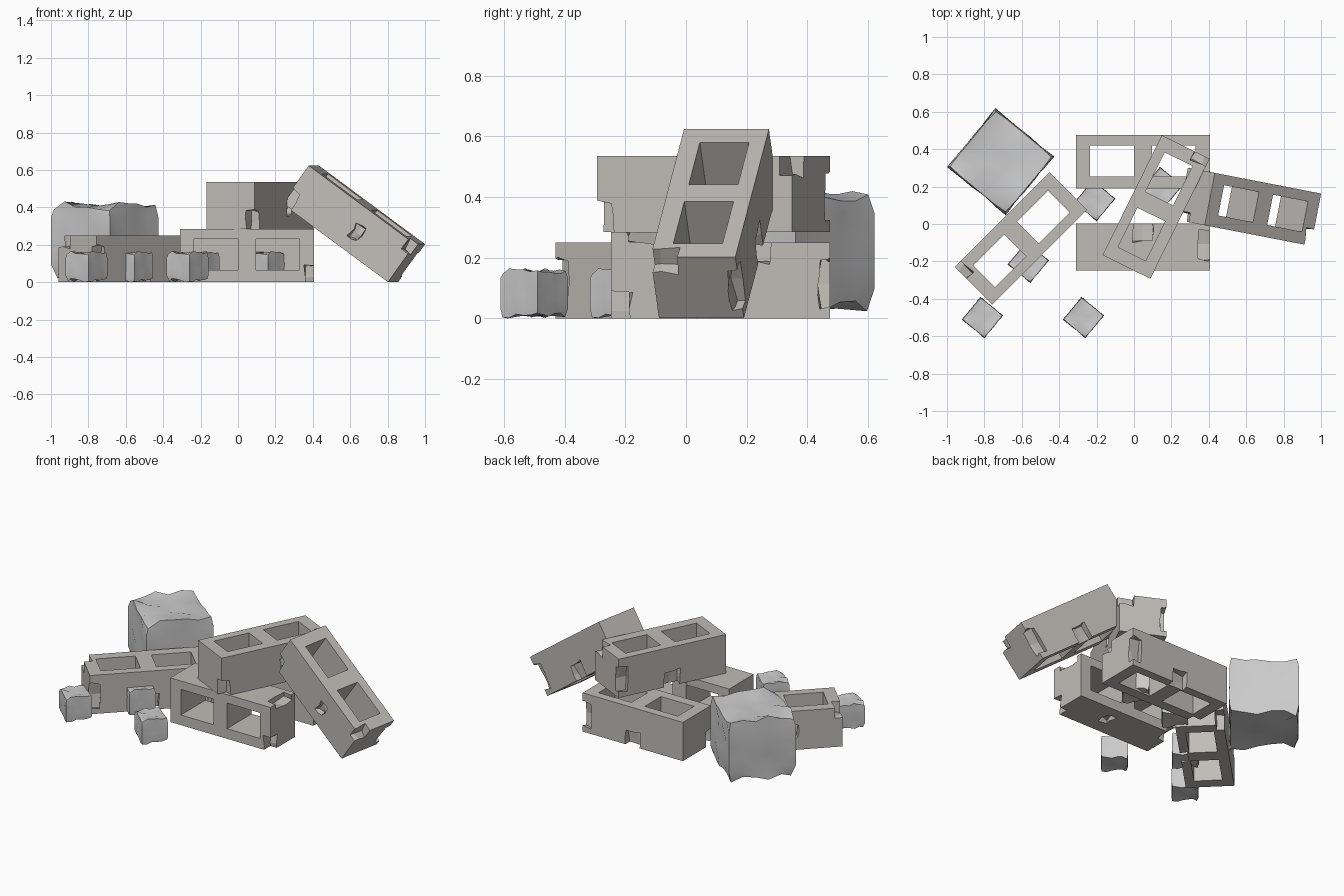
import bpy, bmesh, math, random
from mathutils import Matrix, Vector, Euler

if "Cube" in bpy.data.objects:
    bpy.data.objects.remove(bpy.data.objects["Cube"])

random.seed(4)
L, W, H = 0.715, 0.285, 0.25

mat = bpy.data.materials.new("concrete")
mat.diffuse_color = (0.53, 0.505, 0.475, 1)
mat.use_nodes = True
mat.node_tree.nodes["Principled BSDF"].inputs["Base Color"].default_value = mat.diffuse_color


def add_box(bm, center, size, jitter=0.0):
    m = Matrix.Translation(center) @ Matrix.Diagonal((*size, 1))
    start = len(bm.verts)
    verts = bmesh.ops.create_cube(bm, size=1, matrix=m)["verts"]
    if jitter:
        edges = list({e for v in verts for e in v.link_edges})
        bmesh.ops.subdivide_edges(bm, edges=edges, cuts=1, use_grid_fill=True)
        for v in list(bm.verts)[start:]:
            v.co += Vector([random.uniform(-jitter, jitter) for _ in range(3)])


def make_object(name, bm):
    me = bpy.data.meshes.new(name)
    bm.to_mesh(me)
    bm.free()
    ob = bpy.data.objects.new(name, me)
    bpy.context.collection.objects.link(ob)
    return ob


# Hollow block master: body minus two cores and broken chips
bm = bmesh.new()
add_box(bm, (0, 0, 0), (L, W, H))
body = make_object("block_master", bm)
cores = bmesh.new()
for s in (-1, 1):
    add_box(cores, (s * 0.165, 0.005, 0), (0.235, 0.165, 0.4))
chips = bmesh.new()
j = 0.008
add_box(chips, (0.0, W / 2, -0.085), (0.11, 0.08, 0.11), j)           # long face, lower middle
add_box(chips, (L / 2 - 0.02, W / 2, -0.01), (0.09, 0.07, 0.16), j)    # long face, end edge
add_box(chips, (L / 2, -W / 2 + 0.03, H / 2), (0.10, 0.11, 0.13), j)   # upper corner
add_box(chips, (-L / 2, -W / 2, -H / 2 + 0.04), (0.11, 0.10, 0.12), j) # lower corner
add_box(chips, (0.066, -W / 2, -0.01), (0.06, 0.06, 0.085), j)         # far face
cutters = [make_object("core_cutter", cores), make_object("chip_cutter", chips)]
for c in cutters:
    c.hide_render = True
    mod = body.modifiers.new("cut", 'BOOLEAN')
    mod.object = c
    mod.operation = 'DIFFERENCE'
    mod.solver = 'EXACT'
dg = bpy.context.evaluated_depsgraph_get()
block_mesh = bpy.data.meshes.new_from_object(body.evaluated_get(dg))
block_mesh.name = "hollow_block"
block_mesh.materials.clear()
block_mesh.materials.append(mat)
for ob in [body] + cutters:
    bpy.data.objects.remove(ob)

# Pile of blocks: name, location, rotation in degrees
blocks = [
    ("back_block", (0.0475, 0.3325, 0.125), (0, 0, 0)),
    ("front_block", (0.0475, -0.1225, 0.1425), (90, 0, 0)),
    ("top_block", (0.118, 0.091, 0.41), (0, 0, 63.7)),
    ("left_block", (-0.605, -0.077, 0.125), (0, 0, 225)),
    ("leaning_block", (0.617, 0.092, 0.312), (0, 36, -11)),
]
for name, loc, rot in blocks:
    ob = bpy.data.objects.new(name, block_mesh)
    ob.location = loc
    ob.rotation_euler = Euler([math.radians(a) for a in rot])
    bpy.context.collection.objects.link(ob)

# Rubble stone: square lump with wavy top and bottom and pinched corners
bm = bmesh.new()
bmesh.ops.create_cube(bm, size=2)
bmesh.ops.subdivide_edges(bm, edges=bm.edges[:], cuts=4, use_grid_fill=True)
for v in bm.verts:
    x, y, z = v.co
    r = random.random()
    rim = max(abs(x), abs(y)) > 0.99
    if abs(z) > 0.99:
        z *= 1 - (0.24 * r if rim else 0.06 + 0.12 * r)
        k = 0.86 + 0.1 * random.random() if abs(x) > 0.99 and abs(y) > 0.99 else 0.96
    else:
        k = 1 - 0.06 * r if rim and abs(x * y) < 0.9 else 1
    v.co = (x * k, y * k, z)
stone = make_object("large_stone", bm)
stone.location = (-0.713, 0.333, 0.222)
stone.rotation_euler.z = math.radians(-39.5)
stone.scale = (0.204, 0.204, 0.21)
bpy.context.view_layer.objects.active = stone
stone.select_set(True)
bpy.ops.object.shade_smooth_by_angle(angle=math.radians(35))

# Small stones share the same shape
spots = [(-0.81, -0.50), (-0.27, -0.50), (-0.565, -0.205), (-0.21, 0.125), (0.15, 0.195)]
for i, (x, y) in enumerate(spots):
    ob = stone.copy()
    ob.name = f"small_stone_{i + 1}"
    ob.location = (x, y, 0.083)
    ob.scale = (0.079, 0.079, 0.083)
    bpy.context.collection.objects.link(ob)
